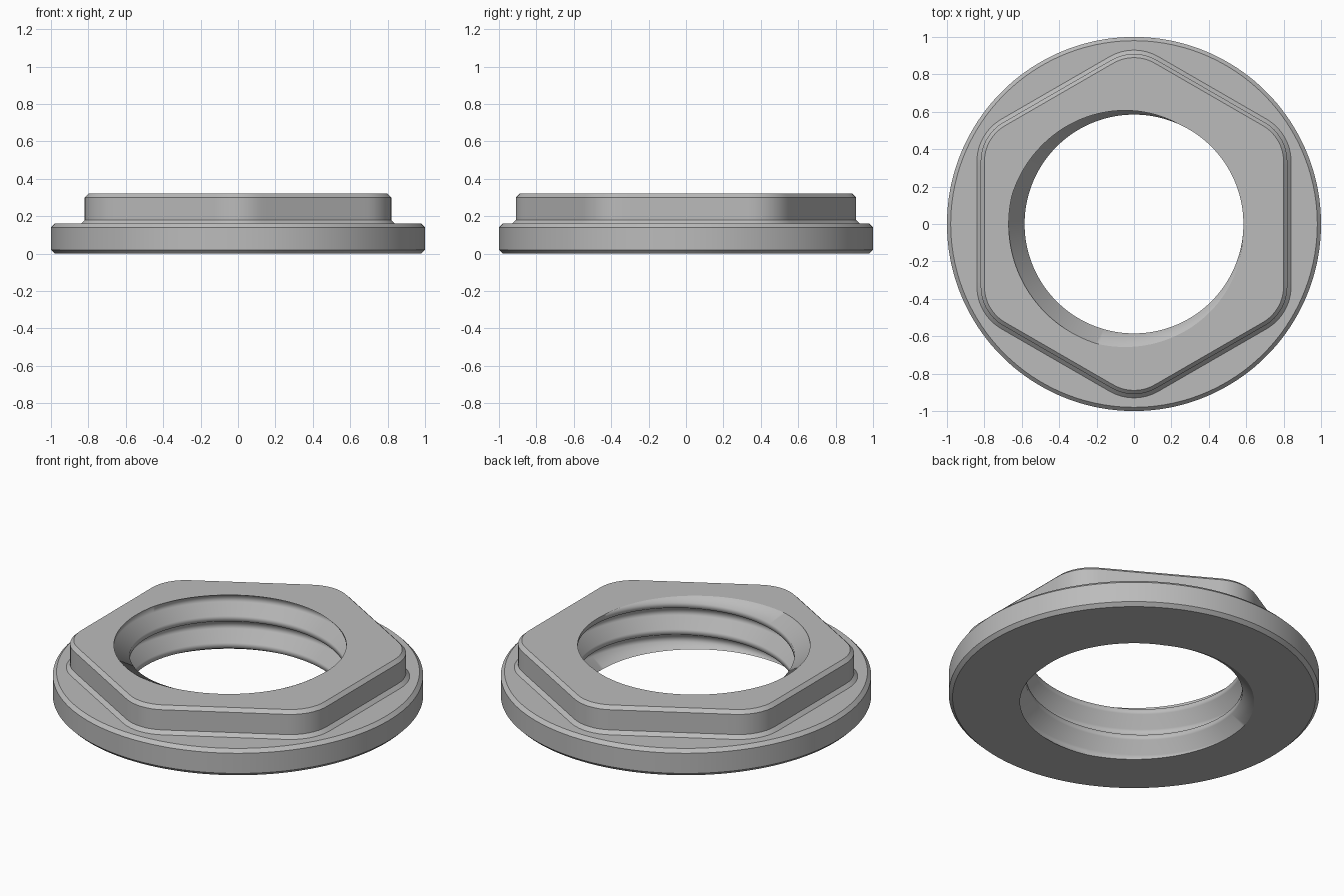
import bpy, bmesh
from math import sin, cos, tan, atan2, sqrt, radians, pi

default = bpy.data.objects.get("Cube")
if default:
    bpy.data.objects.remove(default, do_unlink=True)

COLUMNS = 180
HEIGHT = 0.32
PITCH = 0.16
MINOR, MAJOR = 0.585, 0.67
PHASE = -1 / 12                # crest position within one turn
CREST, ROOT = 0.1, 0.38        # where the flank starts and ends, in pitches
FLAT_CORE = 0.58               # hexagon apothem minus its corner radius

steel = bpy.data.materials.new("grey steel")
steel.use_nodes = True
steel.diffuse_color = (0.5, 0.5, 0.5, 1)
steel.node_tree.nodes["Principled BSDF"].inputs["Base Color"].default_value = (0.5, 0.5, 0.5, 1)


def circle(radius):
    return lambda a: radius


def hexagon(apothem):
    """Polar radius of a hexagon with rounded corners, points at front and back."""
    corner = apothem - FLAT_CORE
    centre = FLAT_CORE / cos(pi / 6)
    limit = atan2(corner * sin(pi / 6), centre + corner * cos(pi / 6))

    def radius(a):
        phi = abs((a - pi / 2 + pi / 6) % (pi / 3) - pi / 6)
        if phi < limit:
            return centre * cos(phi) + sqrt(corner ** 2 - (centre * sin(phi)) ** 2)
        return apothem / cos(pi / 6 - phi)
    return radius


def bore(z, a):
    """Radius of the right-handed thread at a height and angle."""
    u = z / PITCH - a / (2 * pi) - PHASE
    d = abs((u + 0.5) % 1 - 0.5)
    t = min(max((d - CREST) / (ROOT - CREST), 0), 1)
    return MINOR + (MAJOR - MINOR) * t


def loft(name, rings):
    """Skin a list of rings; each ring maps an angle to (radius, height)."""
    bm = bmesh.new()
    rows = []
    for ring in rings:
        row = []
        for i in range(COLUMNS + 1):
            a = 2 * pi * i / COLUMNS
            r, z = ring(a)
            row.append(bm.verts.new((r * cos(a), r * sin(a), z)))
        rows.append(row)
    for low, high in zip(rows, rows[1:]):
        for i in range(COLUMNS):
            bm.faces.new((low[i], low[i + 1], high[i + 1], high[i]))
    bmesh.ops.remove_doubles(bm, verts=bm.verts, dist=1e-5)
    mesh = bpy.data.meshes.new(name)
    bm.to_mesh(mesh)
    bm.free()
    mesh.materials.append(steel)
    obj = bpy.data.objects.new(name, mesh)
    bpy.context.collection.objects.link(obj)
    return obj


def level(outline, z):
    return lambda a: (outline(a), z)


def bore_rim(z):
    return lambda a: (bore(z, a), z)


# Round flange with chamfered edges, and hexagonal boss above it
body = loft("flange_and_hex_body", [
    bore_rim(0),
    level(circle(0.98), 0),
    level(circle(1.0), 0.02),
    level(circle(1.0), 0.14),
    level(circle(0.98), 0.16),
    level(hexagon(0.84), 0.16),
    level(hexagon(0.82), 0.18),
    level(hexagon(0.82), 0.3),
    level(hexagon(0.8), HEIGHT),
    bore_rim(HEIGHT),
])


# Helical thread: rows follow the helix and are trimmed at both end faces
def helix_row(u):
    def ring(a):
        z = min(max(PITCH * (u + a / (2 * pi)), 0), HEIGHT)
        return bore(z, a), z
    return ring


steps = [turn + PHASE + d for turn in range(-2, 5) for d in (-ROOT, -CREST, CREST, ROOT)]
thread = loft("inner_thread", [helix_row(u) for u in sorted(steps, reverse=True)])

# Smooth shading, keeping the body's chamfer edges sharp
bpy.ops.object.select_all(action='DESELECT')
body.select_set(True)
bpy.context.view_layer.objects.active = body
bpy.ops.object.shade_smooth_by_angle(angle=radians(30))
for face in thread.data.polygons:
    face.use_smooth = True
